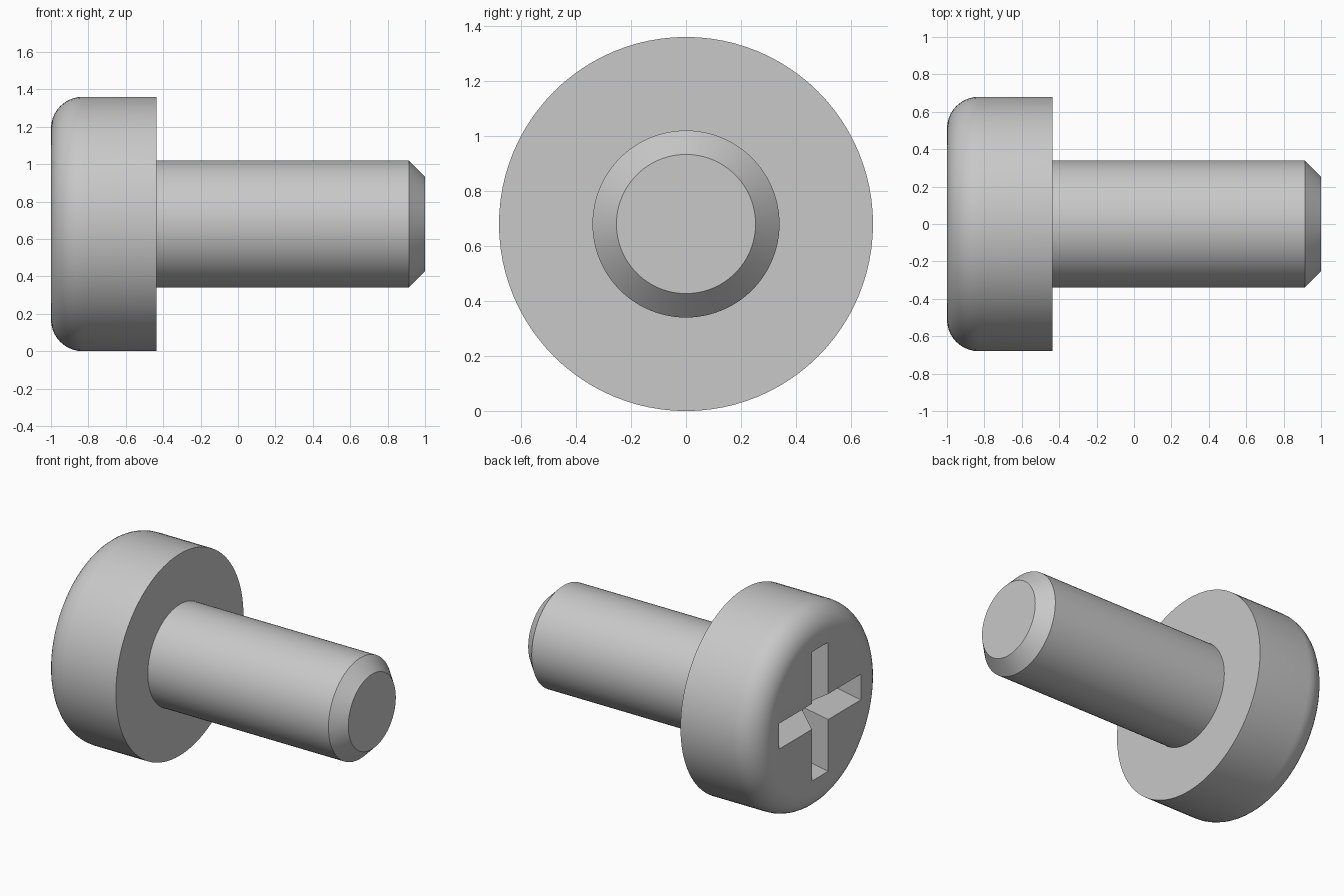
import bpy, bmesh
from math import sin, cos, pi, radians, tan

cube = bpy.data.objects.get("Cube")
if cube:
    bpy.data.objects.remove(cube)

AXIS_Z = 0.68          # height of the screw axis
SEGMENTS = 96
HEAD_R, HEAD_BACK, FILLET = 0.68, -0.435, 0.17
SHANK_R, CHAMFER = 0.34, 0.087
ARM, HALF_W = 0.435, 0.086                 # cross recess half length, half width
DEPTH = HALF_W / tan(radians(30))          # walls lean in until they meet

steel = bpy.data.materials.new("steel_grey")
steel.use_nodes = True
steel.diffuse_color = (0.58, 0.58, 0.58, 1)
steel.node_tree.nodes["Principled BSDF"].inputs["Base Color"].default_value = (0.58, 0.58, 0.58, 1)


def lathe(bm, profile):
    """Spin (x, radius) points round the screw axis and return the vertex rings."""
    rings = []
    for x, r in profile:
        angles = [2 * pi * i / SEGMENTS for i in range(SEGMENTS)]
        rings.append([bm.verts.new((x, r * cos(a), AXIS_Z + r * sin(a))) for a in angles])
    for a, b in zip(rings, rings[1:]):
        for i in range(SEGMENTS):
            j = (i + 1) % SEGMENTS
            bm.faces.new((a[i], a[j], b[j], b[i]))
    return rings


def finish(bm, name):
    bmesh.ops.recalc_face_normals(bm, faces=bm.faces)
    mesh = bpy.data.meshes.new(name)
    bm.to_mesh(mesh)
    bm.free()
    mesh.materials.append(steel)
    obj = bpy.data.objects.new(name, mesh)
    bpy.context.collection.objects.link(obj)
    bpy.ops.object.select_all(action="DESELECT")
    obj.select_set(True)
    bpy.context.view_layer.objects.active = obj
    bpy.ops.object.shade_smooth_by_angle(angle=radians(30))


# Head: rounded outer edge, flat underside
bm = bmesh.new()
steps = 10
profile = []
for i in range(steps + 1):
    a = pi / 2 * i / steps
    profile.append((-1 + FILLET * (1 - sin(a)), HEAD_R - FILLET * (1 - cos(a))))
profile = profile[::-1] + [(HEAD_BACK, HEAD_R)]
rings = lathe(bm, profile)
bm.faces.new(rings[-1])

# Cross recess: four arms with sloping walls that meet in a ridge
def recess_vert(u, v, turn, x=-1):
    for _ in range(turn):
        u, v = -v, u
    return bm.verts.new((x, u, AXIS_Z + v))

centre = bm.verts.new((-1 + DEPTH, 0, AXIS_Z))
inner = [recess_vert(HALF_W, HALF_W, k) for k in range(4)]
outline = []
for k in range(4):
    low = recess_vert(ARM, -HALF_W, k)
    high = recess_vert(ARM, HALF_W, k)
    ridge = recess_vert(ARM - HALF_W, 0, k, -1 + DEPTH)
    bm.faces.new((low, high, ridge))
    bm.faces.new((high, inner[k], centre, ridge))
    bm.faces.new((inner[k - 1], low, ridge, centre))
    outline += [low, high, inner[k]]

# Flat head face between the rim and the recess
border = [bm.edges.get((loop[i - 1], loop[i]))
          for loop in (outline, rings[0]) for i in range(len(loop))]
bmesh.ops.triangle_fill(bm, use_beauty=True, edges=border)
finish(bm, "screw_head")

# Shank with a chamfered tip
bm = bmesh.new()
rings = lathe(bm, [(HEAD_BACK - 0.01, SHANK_R), (1 - CHAMFER, SHANK_R), (1, SHANK_R - CHAMFER)])
bm.faces.new(rings[0])
bm.faces.new(rings[-1])
finish(bm, "screw_shank")
